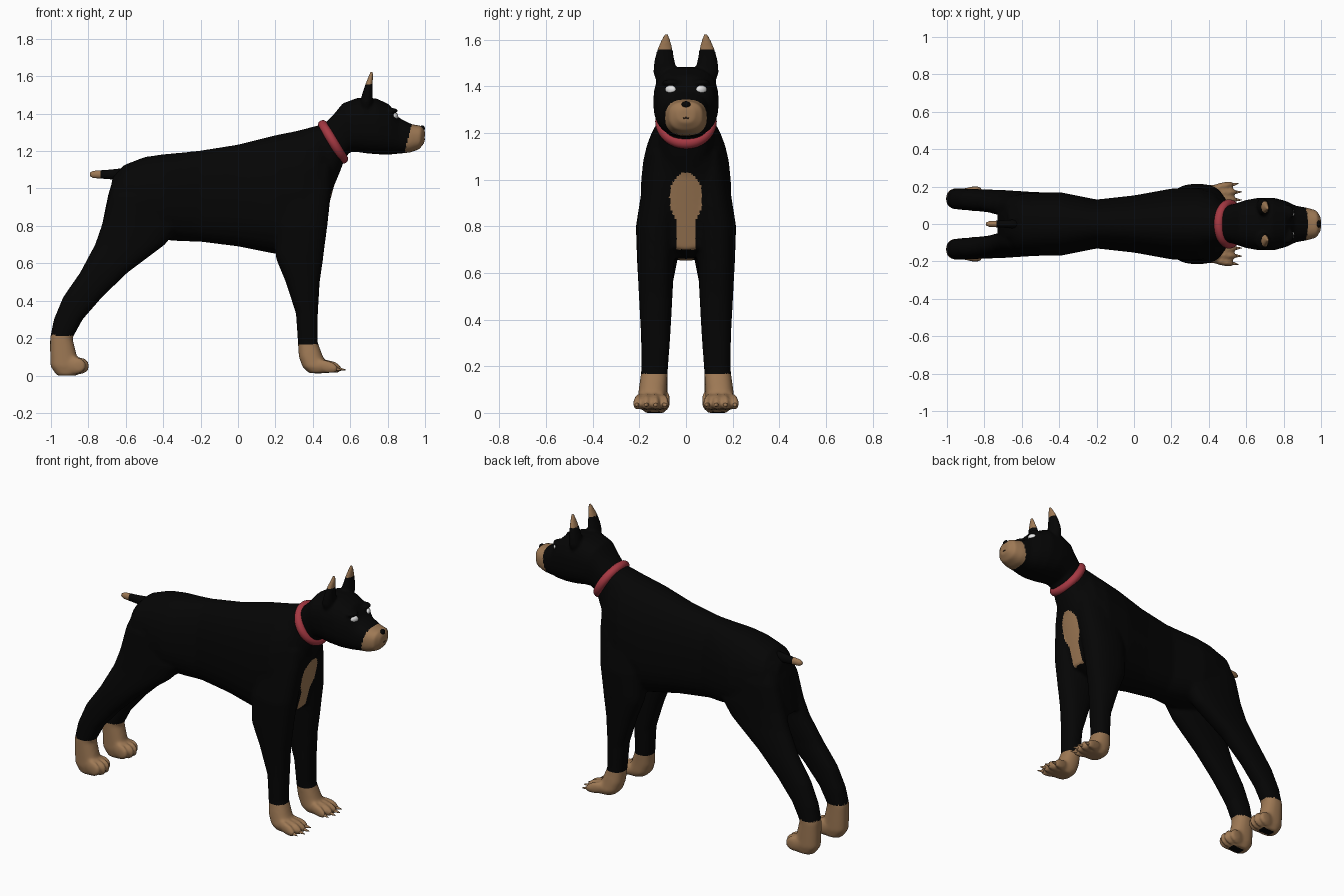
import bpy
import bmesh
import math
from mathutils import Matrix, Vector

cube = bpy.data.objects.get("Cube")
if cube:
    bpy.data.objects.remove(cube, do_unlink=True)


def make_material(name, color):
    mat = bpy.data.materials.new(name)
    mat.use_nodes = True
    rgba = (*color, 1)
    mat.diffuse_color = rgba
    mat.node_tree.nodes["Principled BSDF"].inputs["Base Color"].default_value = rgba
    return mat


BLACK = make_material("black coat", (.0015, .0015, .0015))
TAN = make_material("tan markings", (.34, .19, .09))
RED = make_material("red collar", (.38, .04, .055))
WHITE = make_material("white eye", (.85, .85, .85))
BROWN = make_material("dark brown mouth", (.05, .025, .012))


def loft(bm, sections, power=.85, taper=0, sides=28):
    """Skin rounded rings; section = low point, high point (x, z), centre y, half width."""
    rings = []
    for xa, za, xb, zb, yc, width in sections:
        a, b = Vector((xa, yc, za)), Vector((xb, yc, zb))
        ring = []
        for i in range(sides):
            t = math.tau * i / sides
            c, s = math.cos(t), math.sin(t)
            along = math.copysign(abs(c) ** power, c) / 2
            across = math.copysign(abs(s) ** power, s) * width * (1 - taper * c)
            ring.append(bm.verts.new((a + b) / 2 + (b - a) * along + Vector((0, across, 0))))
        rings.append(ring)
    faces = [bm.faces.new(rings[0]), bm.faces.new(rings[-1][::-1])]
    for r, q in zip(rings, rings[1:]):
        for i in range(sides):
            j = (i + 1) % sides
            faces.append(bm.faces.new((r[i], q[i], q[j], r[j])))
    bmesh.ops.recalc_face_normals(bm, faces=faces)


def level(side, rows):
    """Horizontal leg or ear rings: z, back x, front x, centre y, half width."""
    return [(x0, z, x1, z, side * y, w) for z, x0, x1, y, w in rows]


def ball(bm, center, size, yaw=0, pitch=0):
    matrix = (Matrix.Translation(center) @ Matrix.Rotation(yaw, 4, 'Z')
              @ Matrix.Rotation(pitch, 4, 'Y') @ Matrix.Diagonal((*size, 1)))
    bmesh.ops.create_uvsphere(bm, u_segments=20, v_segments=12, radius=1, matrix=matrix)


def finish(name, bm, materials, rule=None, voxel=0):
    mesh = bpy.data.meshes.new(name)
    bm.to_mesh(mesh)
    bm.free()
    obj = bpy.data.objects.new(name, mesh)
    bpy.context.collection.objects.link(obj)
    if voxel:
        # Fuse the overlapping volumes into one soft skin
        remesh = obj.modifiers.new("fuse", 'REMESH')
        remesh.mode = 'VOXEL'
        remesh.voxel_size = voxel
        soften = obj.modifiers.new("soften", 'SMOOTH')
        soften.factor = .5
        soften.iterations = 10
        graph = bpy.context.evaluated_depsgraph_get()
        mesh = bpy.data.meshes.new_from_object(obj.evaluated_get(graph))
        obj.modifiers.clear()
        obj.data = mesh
        mesh.name = name
    mesh.materials.clear()
    for mat in materials:
        mesh.materials.append(mat)
    for face in mesh.polygons:
        face.use_smooth = True
        if rule:
            face.material_index = int(rule(face.center, face.normal))
    return obj


# Torso
bm = bmesh.new()
loft(bm, [(-.69, .95, -.67, 1.06, 0, .07), (-.63, .85, -.61, 1.125, 0, .145),
          (-.5, .75, -.5, 1.168, 0, .165), (-.4, .725, -.4, 1.183, 0, .17),
          (-.3, .718, -.3, 1.192, 0, .15), (-.2, .715, -.2, 1.203, 0, .13),
          (0, .69, 0, 1.235, 0, .152), (.2, .65, .2, 1.285, 0, .188),
          (.35, .67, .35, 1.315, 0, .193), (.43, .7, .43, 1.33, 0, .17),
          (.47, .85, .46, 1.33, 0, .135), (.51, 1, .5, 1.3, 0, .1),
          (.545, 1.12, .53, 1.27, 0, .06)], taper=.12)
# Rump closing the gap above the thighs
loft(bm, level(1, [(.75, -.735, -.42, 0, .145), (.85, -.718, -.42, 0, .155),
                   (.97, -.693, -.42, 0, .145), (1.06, -.665, -.42, 0, .11)]), power=.7)
# Neck stump inside the collar
loft(bm, [(.5, .98, .25, 1.29, 0, .14), (.55, 1.1, .4, 1.33, 0, .115),
          (.57, 1.16, .46, 1.345, 0, .1), (.6, 1.2, .5, 1.37, 0, .09)])

for side in (-1, 1):
    # Hind leg
    loft(bm, level(side, [
        (1.05, -.65, -.44, .07, .06), (.95, -.69, -.36, .085, .08),
        (.8, -.73, -.31, .09, .08), (.7, -.765, -.39, .1, .072),
        (.55, -.845, -.59, .12, .062), (.42, -.935, -.725, .128, .058),
        (.3, -.985, -.83, .132, .057), (.2, -1.005, -.885, .135, .056),
        (.12, -1.005, -.865, .135, .056), (.05, -1.003, -.85, .135, .056),
        (0, -.97, -.86, .135, .045)]))
    # Front leg
    loft(bm, level(side, [
        (1.12, .28, .5, .085, .07), (1, .2, .5, .098, .085),
        (.8, .2, .478, .125, .09), (.65, .2, .458, .13, .08),
        (.62, .205, .455, .13, .078), (.5, .255, .437, .13, .072),
        (.33, .31, .427, .13, .063), (.18, .32, .425, .135, .057),
        (.1, .325, .455, .143, .06), (.045, .345, .48, .147, .063),
        (.012, .38, .48, .147, .05)]))
    # Toes of both paws
    for k in range(4):
        spread = (k - 1.5) / 1.5
        reach = .02 * (1 - spread ** 2)
        ball(bm, (-.866 + reach, side * (.135 + .046 * spread), .053),
             (.056, .019, .047), side * spread * .15, .15)
        ball(bm, (.475 + reach, side * (.15 + .054 * spread), .047),
             (.066, .019, .034), side * spread * .2, .25)


def body_marks(c, n):
    if c.x < -.5 and c.z < .215:
        pad = n.z < -.7 and c.z < .03 and -.94 < c.x < -.86 and .11 < abs(c.y) < .165
        return not pad
    if c.z < .168:
        return True
    chest = (c.y / .071) ** 2 + ((c.z - .92) / .112) ** 2 < 1
    stripe = abs(c.y) < .04 and .7 < c.z < .92
    belly_spot = n.z < -.5 and .19 < c.x < .27 and abs(c.y) < .03
    return c.x > .4 and (chest or stripe) or belly_spot


finish("body_and_legs", bm, [BLACK, TAN], body_marks, .009)

# Head with muzzle
bm = bmesh.new()
loft(bm, [(.55, 1.12, .42, 1.32, 0, .085), (.57, 1.16, .46, 1.345, 0, .1),
          (.6, 1.195, .515, 1.4, 0, .112), (.64, 1.195, .56, 1.455, 0, .128),
          (.69, 1.187, .64, 1.485, 0, .14), (.76, 1.182, .74, 1.482, 0, .14),
          (.82, 1.182, .81, 1.448, 0, .122), (.87, 1.187, .86, 1.378, 0, .098),
          (.92, 1.192, .93, 1.343, 0, .087), (.97, 1.21, .98, 1.335, 0, .073),
          (.997, 1.245, 1, 1.31, 0, .035)], power=.8)
for side in (-1, 1):
    # Brow and pointed ear with tan tip
    ball(bm, (.822, side * .066, 1.416), (.034, .04, .014), side * .4)
    loft(bm, level(side, [
        (1.4, .66, .71, .08, .04), (1.46, .652, .721, .091, .05),
        (1.5, .662, .721, .092, .046), (1.53, .672, .72, .092, .04),
        (1.56, .682, .72, .09, .033), (1.595, .696, .722, .087, .022),
        (1.628, .708, .722, .084, .008)]), power=1)


def head_marks(c, n):
    return c.z > 1.555 or c.x > .895 + .25 * (c.z - 1.21)


head = finish("head", bm, [BLACK, TAN], head_marks, .007)

# Face details seated on the head surface
bpy.context.view_layer.update()


def face_detail(name, y, z, size, mat, sink=0, yaw=0):
    hit, spot, normal, index = head.ray_cast(Vector((2, y, z)), Vector((-1, 0, 0)))
    detail = bmesh.new()
    ball(detail, (spot.x - sink, y, z), size, yaw)
    finish(name, detail, [mat])


face_detail("nose", 0, 1.32, (.014, .02, .017), BLACK, .006)
face_detail("mouth", 0, 1.264, (.003, .014, .004), BROWN)

for side, label in ((1, "left"), (-1, "right")):
    face_detail(label + "_eye", side * .066, 1.386, (.014, .025, .019), WHITE, .004, side * .5)

    # Claws of the front paw
    bm = bmesh.new()
    for k in range(4):
        spread = (k - 1.5) / 1.5
        matrix = (Matrix.Translation((.526 + .02 * (1 - spread ** 2),
                                      side * (.15 + .06 * spread), .034))
                  @ Matrix.Rotation(side * spread * .2, 4, 'Z')
                  @ Matrix.Rotation(math.radians(98), 4, 'Y'))
        bmesh.ops.create_cone(bm, cap_ends=True, segments=12, radius1=.017,
                              radius2=.002, depth=.065, matrix=matrix)
    finish(label + "_front_claws", bm, [TAN])

# Docked tail
bm = bmesh.new()
loft(bm, [(x, 1.075 - r, x, 1.075 + r, 0, r * .8) for x, r in
          ((-.6, .035), (-.68, .026), (-.735, .022), (-.775, .019), (-.792, .009))], power=1)
finish("tail", bm, [BLACK, TAN], lambda c, n: c.x < -.735)

# Collar
bpy.ops.mesh.primitive_torus_add(major_radius=.106, minor_radius=.026, major_segments=48,
                                 minor_segments=14, location=(.508, 0, 1.249),
                                 rotation=(0, math.radians(59), 0))
collar = bpy.context.object
collar.name = "collar"
collar.data.materials.append(RED)
bpy.ops.object.shade_smooth()
